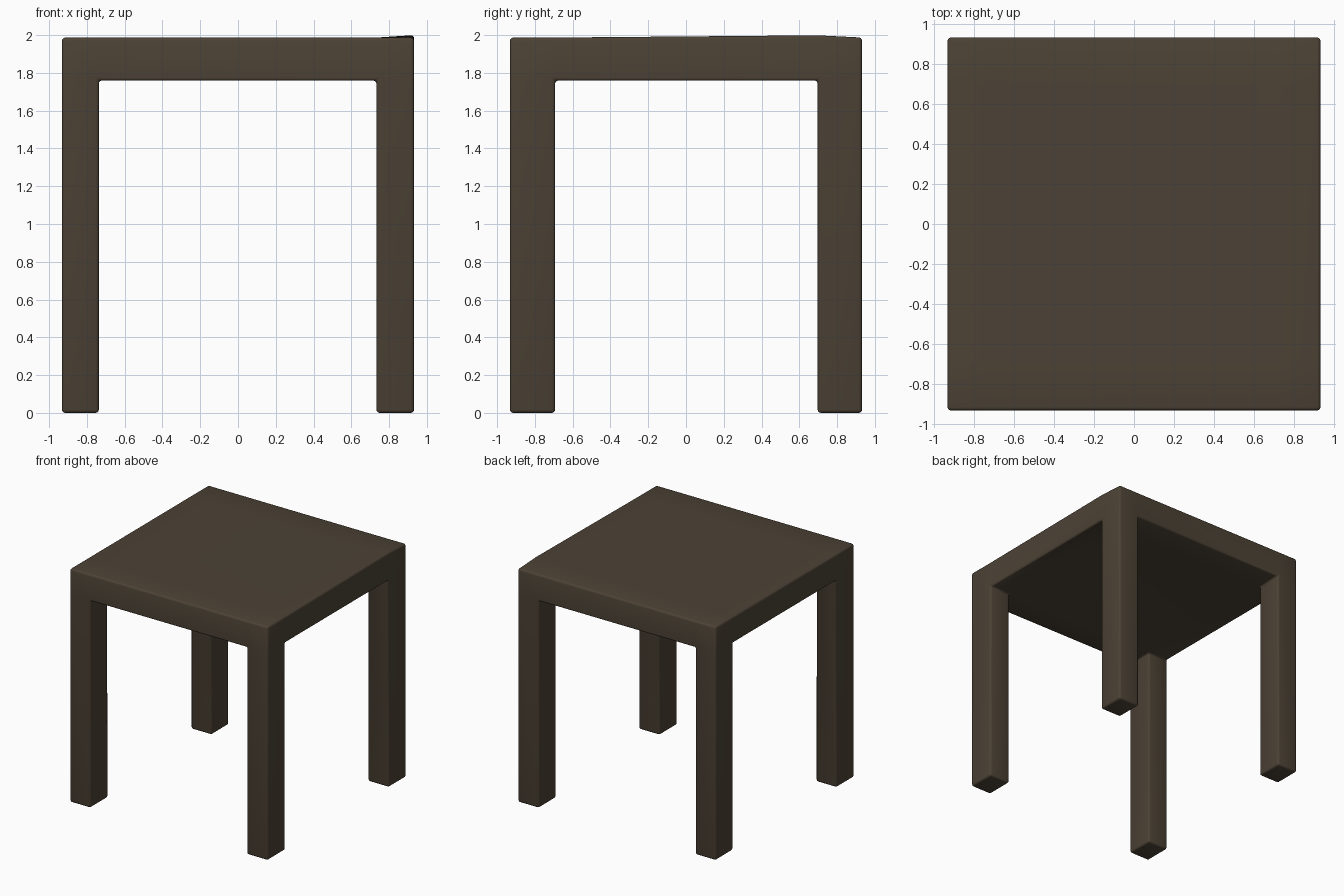
import bpy, bmesh

if "Cube" in bpy.data.objects:
    bpy.data.objects.remove(bpy.data.objects["Cube"])

# Grid lines: outer sides and inner leg faces; floor, underside, top
XS = (-0.932, -0.737, 0.733, 0.932)
YS = (-0.932, -0.693, 0.697, 0.932)
ZS = (0.0, 1.76, 1.987)

# Solid cells: a full 3x3 slab on top, legs in the four corners below
solid = {(i, j, 1) for i in range(3) for j in range(3)}
solid |= {(i, j, 0) for i in (0, 2) for j in (0, 2)}

bm = bmesh.new()
verts = {}


def vert(key):
    if key not in verts:
        i, j, k = key
        verts[key] = bm.verts.new((XS[i], YS[j], ZS[k]))
    return verts[key]


# Outer skin: one face wherever a solid cell meets empty space
for cell in sorted(solid):
    for axis in range(3):
        for side in (0, 1):
            neighbour = list(cell)
            neighbour[axis] += 2 * side - 1
            if tuple(neighbour) in solid:
                continue
            a, b = (axis + 1) % 3, (axis + 2) % 3
            loop = []
            for da, db in ((0, 0), (1, 0), (1, 1), (0, 1)):
                key = list(cell)
                key[axis] += side
                key[a] += da
                key[b] += db
                loop.append(vert(tuple(key)))
            bm.faces.new(loop if side else loop[::-1])

# Slightly lifted point on the right edge of the top
verts[(3, 2, 2)].co.z = 2.0

bmesh.ops.recalc_face_normals(bm, faces=bm.faces)
for f in bm.faces:
    f.smooth = True
mesh = bpy.data.meshes.new("table")
bm.to_mesh(mesh)
bm.free()

table = bpy.data.objects.new("table", mesh)
bpy.context.collection.objects.link(table)

# Dark brown wood
wood = bpy.data.materials.new("dark brown")
wood.diffuse_color = (0.073, 0.055, 0.036, 1)
wood.use_nodes = True
wood.node_tree.nodes["Principled BSDF"].inputs["Base Color"].default_value = wood.diffuse_color
mesh.materials.append(wood)

# Softly rounded edges, including the joints between legs and top
bevel = table.modifiers.new("rounded edges", 'BEVEL')
bevel.width = 0.017
bevel.segments = 3
bevel.limit_method = 'ANGLE'
bevel.angle_limit = 0.6
